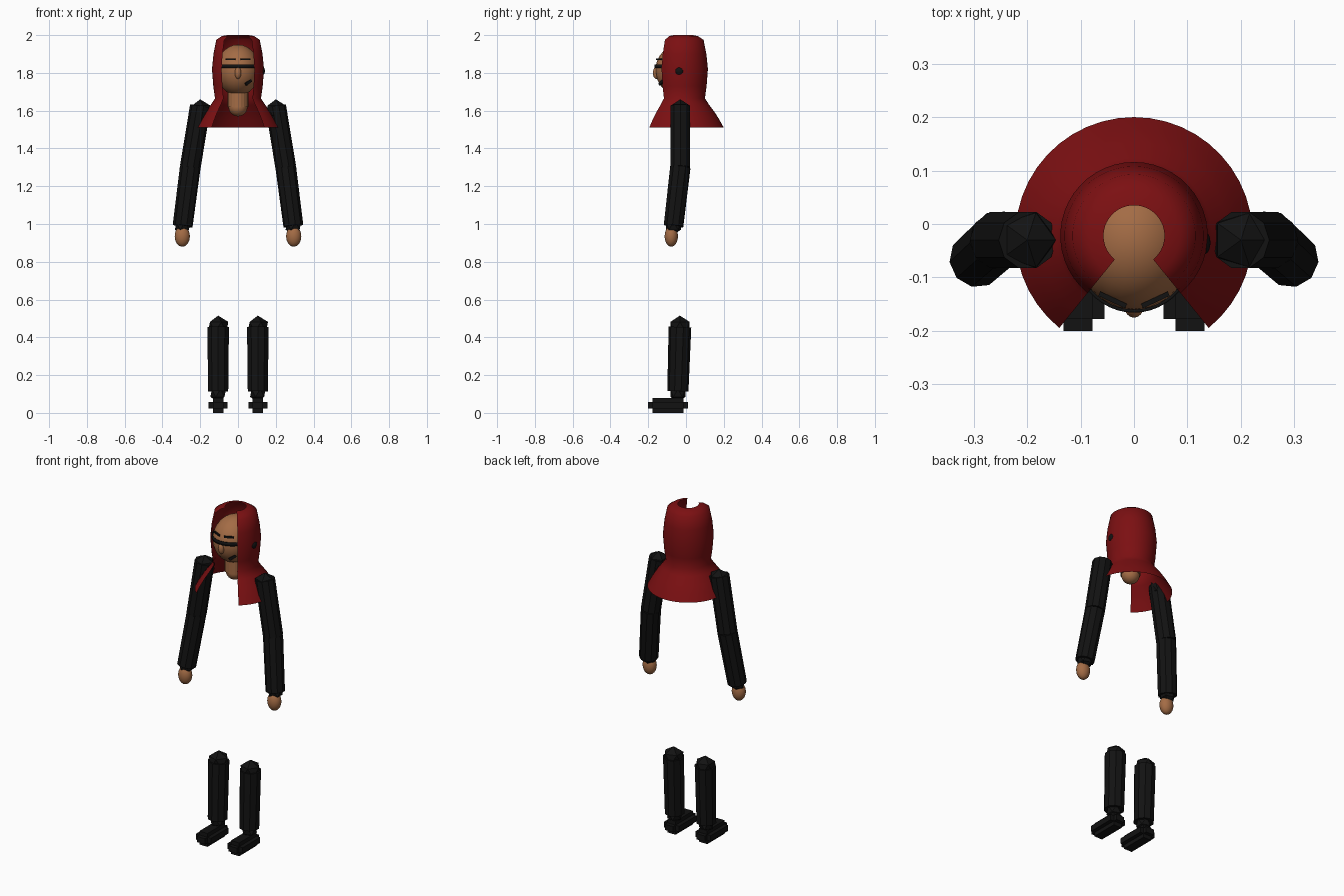
import bpy, bmesh, math
from mathutils import Vector, Matrix

cube = bpy.data.objects.get("Cube")
if cube:
    bpy.data.objects.remove(cube, do_unlink=True)


def material(name, rgb):
    m = bpy.data.materials.new(name)
    m.use_nodes = True
    m.diffuse_color = (*rgb, 1)
    m.node_tree.nodes["Principled BSDF"].inputs["Base Color"].default_value = (*rgb, 1)
    return m


RED = material("dark red cloth", (0.2, 0.005, 0.006))
SKIN = material("tan skin", (0.37, 0.15, 0.06))
BLACK = material("black cloth", (0.006, 0.006, 0.006))


def finish(name, bm, mat, smooth=False):
    me = bpy.data.meshes.new(name)
    for f in bm.faces:
        f.smooth = smooth
    bm.to_mesh(me)
    bm.free()
    me.materials.append(mat)
    ob = bpy.data.objects.new(name, me)
    bpy.context.collection.objects.link(ob)
    return ob


def ellipsoid(name, centre, radii, mat):
    bm = bmesh.new()
    bmesh.ops.create_uvsphere(bm, u_segments=24, v_segments=16, radius=1,
                              matrix=Matrix.LocRotScale(Vector(centre), None, Vector(radii)))
    return finish(name, bm, mat, True)


def joint(name, centre, radius):
    bm = bmesh.new()
    bmesh.ops.create_icosphere(bm, subdivisions=1, radius=radius,
                               matrix=Matrix.Translation(centre))
    return finish(name, bm, BLACK)


def limb(name, a, b, r1, r2, mat=BLACK, sides=10):
    a, b = Vector(a), Vector(b)
    turn = (b - a).to_track_quat('Z', 'Y')
    bm = bmesh.new()
    bmesh.ops.create_cone(bm, cap_ends=True, segments=sides, radius1=r1, radius2=r2,
                          depth=(b - a).length,
                          matrix=Matrix.LocRotScale((a + b) / 2, turn, None))
    return finish(name, bm, mat)


def boxes(name, centre, sizes, mat, turn=Matrix.Identity(3)):
    bm = bmesh.new()
    for s in sizes:
        bmesh.ops.create_cube(bm, size=1, matrix=Matrix.LocRotScale(
            Vector(centre), turn.to_quaternion(), Vector(s)))
    return finish(name, bm, mat)


# Hood and cape: a swept sheet left open at the face and crown
profile = [(0.057, 2.0), (0.085, 1.995), (0.115, 1.975), (0.13, 1.9), (0.138, 1.82),
           (0.131, 1.73), (0.122, 1.665), (0.145, 1.63), (0.175, 1.59),
           (0.2, 1.55), (0.222, 1.51)]
opening, steps = math.radians(39), 36
bm = bmesh.new()
rows = []
for r, z in profile:
    row = []
    for i in range(steps + 1):
        t = opening + (2 * math.pi - 2 * opening) * i / steps
        row.append(bm.verts.new((r * math.sin(t), -0.022 - r * math.cos(t), z)))
    rows.append(row)
for up, low in zip(rows, rows[1:]):
    for i in range(steps):
        bm.faces.new((up[i], low[i], low[i + 1], up[i + 1]))
finish("hooded_cape", bm, RED, True)

# Head
ellipsoid("head", (0, -0.03, 1.815), (0.115, 0.132, 0.135), SKIN)
ellipsoid("nose", (0, -0.157, 1.8), (0.017, 0.018, 0.032), SKIN)
limb("neck", (0, -0.03, 1.62), (0, -0.03, 1.73), 0.055, 0.055, SKIN, 20)
ellipsoid("neck_base", (0, -0.03, 1.62), (0.05, 0.05, 0.05), SKIN)

# Band across the eyes
bm = bmesh.new()
bmesh.ops.create_cone(bm, cap_ends=False, segments=48, radius1=1, radius2=1, depth=1,
                      matrix=Matrix.LocRotScale(Vector((0, -0.03, 1.835)), None,
                                                Vector((0.12, 0.136, 0.02))))
band = finish("eye_band", bm, BLACK, True)
band.modifiers.new("thickness", 'SOLIDIFY').thickness = 0.006

# Brows, smirk and side stud
for side, label in ((1, "left"), (-1, "right")):
    boxes(label + "_brow", (0.04 * side, -0.142, 1.872), [(0.055, 0.009, 0.01)], BLACK,
          Matrix.Rotation(math.radians(25 * side), 3, 'Z'))
boxes("smirk", (0.055, -0.13, 1.75), [(0.042, 0.009, 0.015)], BLACK,
      Matrix.Rotation(math.radians(36), 3, 'Z') @ Matrix.Rotation(math.radians(-32), 3, 'Y'))
ellipsoid("side_stud", (0.131, -0.035, 1.81), (0.012, 0.022, 0.02), BLACK)

# Limbs, one set per side
for s, label in ((1, "left_"), (-1, "right_")):
    shoulder = (0.2 * s, -0.03, 1.6)
    elbow = (0.253 * s, -0.03, 1.3)
    wrist = (0.293 * s, -0.066, 0.99)
    joint(label + "shoulder", shoulder, 0.06)
    limb(label + "upper_arm", (0.199 * s, -0.03, 1.625), elbow, 0.055, 0.055)
    joint(label + "elbow", elbow, 0.055)
    limb(label + "forearm", elbow, wrist, 0.055, 0.053)
    joint(label + "wrist", wrist, 0.046)
    ellipsoid(label + "hand", (0.295 * s, -0.078, 0.935), (0.04, 0.035, 0.055), SKIN)

    knee = (0.105 * s, -0.032, 0.455)
    ankle = (0.105 * s, -0.043, 0.115)
    joint(label + "knee", knee, 0.06)
    limb(label + "shin", knee, ankle, 0.06, 0.056)
    joint(label + "ankle", (0.105 * s, -0.043, 0.105), 0.046)
    boxes(label + "foot", (0.105 * s, -0.095, 0.04),
          [(0.054, 0.21, 0.034), (0.1, 0.165, 0.034), (0.054, 0.165, 0.08)], BLACK)
